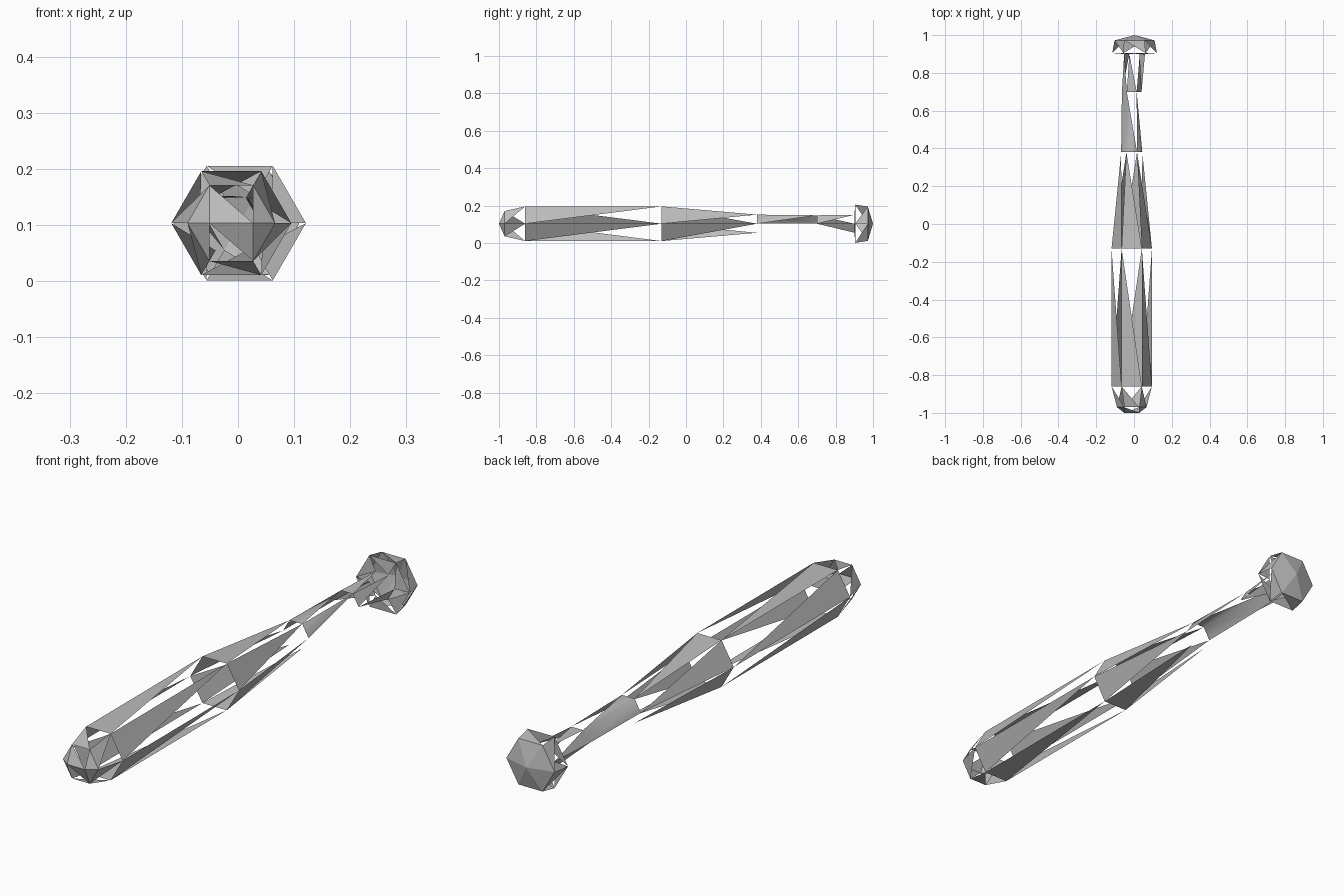
import bpy, bmesh, math

cube = bpy.data.objects.get("Cube")
if cube:
    bpy.data.objects.remove(cube, do_unlink=True)

grey = bpy.data.materials.new("plain_grey")
grey.use_nodes = True
colour = (0.5, 0.5, 0.5, 1)
grey.diffuse_color = colour
grey.node_tree.nodes["Principled BSDF"].inputs["Base Color"].default_value = colour

MID_Z = 0.103
BAT_X, KNOB_X = -0.012, 0.003


def ring(bm, y, r, cx=BAT_X):
    """Six-sided cross-section, counted from +x upwards."""
    return [bm.verts.new((cx + r * math.cos(i * math.pi / 3), y,
                          MID_Z + r * math.sin(i * math.pi / 3))) for i in range(6)]


def slivers(bm, base, tip, step, sides=range(6)):
    """Open lattice: one triangle per side, pointing from base ring to tip ring."""
    for i in sides:
        j = (i + 1) % 6
        bm.faces.new((base[i], base[j], tip[(i + step) % 6]))


def finish(bm, name, smooth=False):
    mesh = bpy.data.meshes.new(name)
    loose = [v for v in bm.verts if not v.link_faces]
    bmesh.ops.delete(bm, geom=loose, context='VERTS')
    bm.to_mesh(mesh)
    bm.free()
    mesh.materials.append(grey)
    obj = bpy.data.objects.new(name, mesh)
    bpy.context.collection.objects.link(obj)
    if smooth:
        bpy.ops.object.select_all(action='DESELECT')
        obj.select_set(True)
        bpy.context.view_layer.objects.active = obj
        bpy.ops.object.shade_smooth_by_angle(angle=math.radians(65))


# Rounded end: ridge, cap ring and shoulder
bm = bmesh.new()
cap = ring(bm, -0.97, 0.078)
shoulder = ring(bm, -0.86, 0.107)
left = bm.verts.new((BAT_X - 0.039, -1, MID_Z))
right = bm.verts.new((BAT_X + 0.039, -1, MID_Z))
for tri in ((right, left, cap[2]), (left, right, cap[5]),
            (cap[2], cap[3], left), (cap[3], cap[4], left),
            (cap[5], cap[0], right), (cap[0], cap[1], right)):
    bm.faces.new(tri)
slivers(bm, cap, shoulder, 1)
finish(bm, "rounded_end")

# Barrel and taper
for name, y0, r0, y1, r1 in (("barrel", -0.86, 0.107, -0.13, 0.107),
                             ("taper", -0.13, 0.107, 0.38, 0.056)):
    bm = bmesh.new()
    slivers(bm, ring(bm, y0, r0), ring(bm, y1, r1), 1)
    finish(bm, name)

# Grip: upper half only, with one whole side
bm = bmesh.new()
a, b = ring(bm, 0.38, 0.056), ring(bm, 0.70, 0.052)
slivers(bm, a, b, 1, range(2))
bm.faces.new((a[2], a[3], b[3], b[2]))
finish(bm, "grip", smooth=True)

# Neck between grip and knob
bm = bmesh.new()
a, b = ring(bm, 0.70, 0.052), ring(bm, 0.90, 0.055, KNOB_X)
slivers(bm, a, b, 1, range(3))
bm.faces.new((b[3], b[4], a[3]))
bm.faces.new((b[5], b[0], a[0]))
finish(bm, "neck")

# Knob: inner collar, rim and closed domed back
bm = bmesh.new()
inner = ring(bm, 0.90, 0.055, KNOB_X)
rim = ring(bm, 0.905, 0.118, KNOB_X)
back = ring(bm, 0.972, 0.106, KNOB_X)
pole = bm.verts.new((KNOB_X, 1, MID_Z))
slivers(bm, rim, inner, 0)
slivers(bm, back, rim, 0)
for i in range(6):
    bm.faces.new((back[i], pole, back[(i + 1) % 6]))
finish(bm, "knob")
